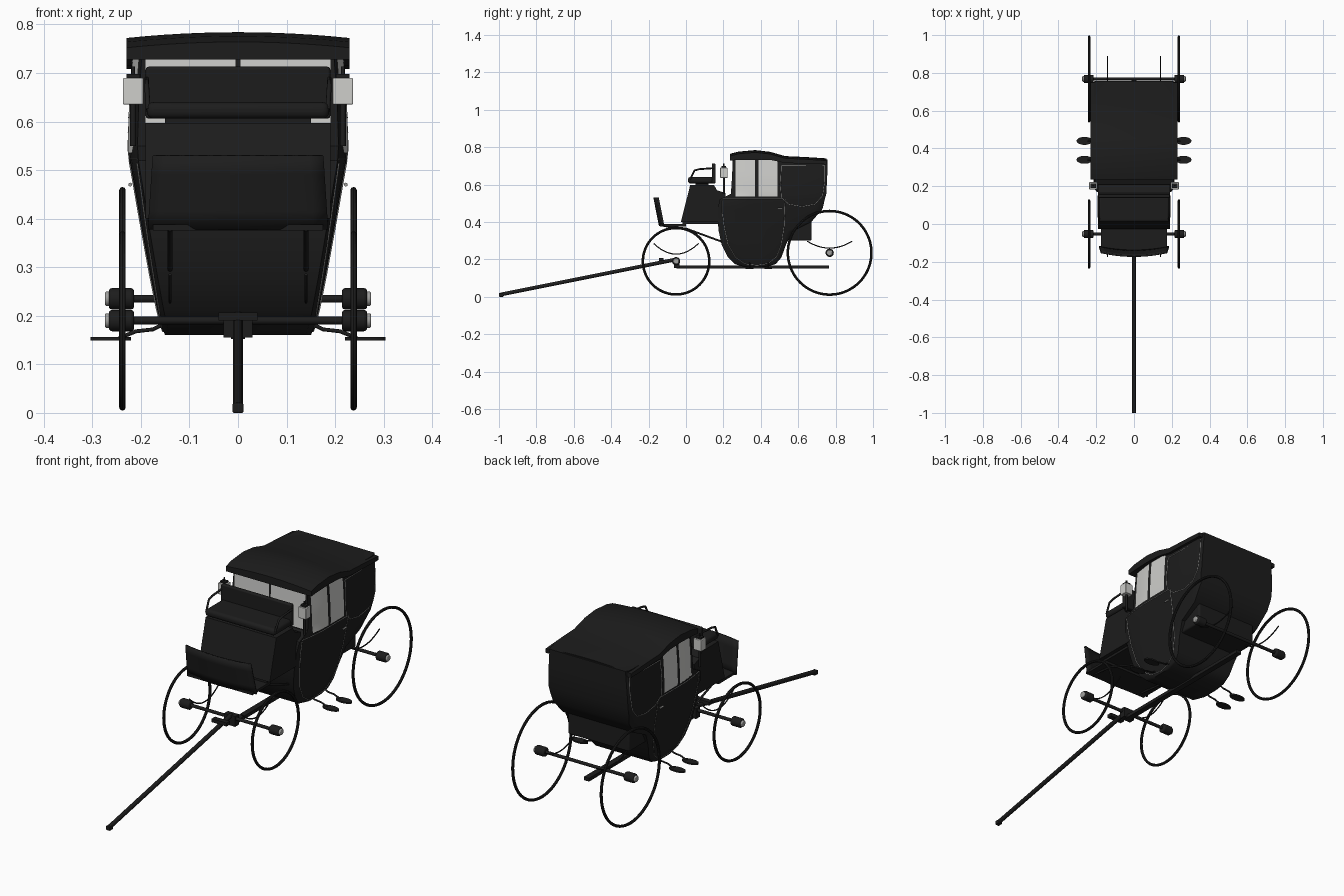
import bpy, bmesh, math
from mathutils import Vector

cube = bpy.data.objects.get("Cube")
if cube:
    bpy.data.objects.remove(cube, do_unlink=True)


def material(name, value, rough):
    m = bpy.data.materials.new(name)
    m.use_nodes = True
    color = (*value, 1)
    m.diffuse_color = color
    node = m.node_tree.nodes["Principled BSDF"]
    node.inputs["Base Color"].default_value = color
    node.inputs["Roughness"].default_value = rough
    return m


BLACK = material("black paint", (.012, .012, .012), .6)
GLASS = material("pale glass", (.62, .62, .60), .5)
SILVER = material("silver trim", (.35, .35, .34), .5)


def finish(obj, name, mat, smooth=True):
    obj.name = name
    obj.data.materials.clear()
    obj.data.materials.append(mat)
    if smooth:
        bpy.ops.object.select_all(action='DESELECT')
        obj.select_set(True)
        bpy.context.view_layer.objects.active = obj
        bpy.ops.object.shade_smooth_by_angle(angle=math.radians(35))
    return obj


def mesh(name, verts, faces, mat, smooth=True):
    data = bpy.data.meshes.new(name)
    data.from_pydata(verts, [], faces)
    bm = bmesh.new()
    bm.from_mesh(data)
    bmesh.ops.recalc_face_normals(bm, faces=bm.faces)
    bm.to_mesh(data)
    bm.free()
    obj = bpy.data.objects.new(name, data)
    bpy.context.collection.objects.link(obj)
    return finish(obj, name, mat, smooth)


def grid(name, func, nu, nv, mat, thick=0):
    verts = [func(i / nu, j / nv) for i in range(nu + 1) for j in range(nv + 1)]
    n = nv + 1
    faces = [(i * n + j, i * n + j + 1, (i + 1) * n + j + 1, (i + 1) * n + j)
             for i in range(nu) for j in range(nv)]
    obj = mesh(name, verts, faces, mat)
    if thick:
        mod = obj.modifiers.new("thickness", 'SOLIDIFY')
        mod.thickness, mod.offset = thick, 0
    return obj


def box(name, lo, hi, mat=BLACK, bevel=0):
    lo, hi = Vector(lo), Vector(hi)
    bpy.ops.mesh.primitive_cube_add(size=1, location=(lo + hi) / 2)
    obj = bpy.context.object
    obj.data.transform(Vector(hi - lo).to_3d().to_track_quat('Z', 'Y').to_matrix().to_4x4().Identity(4))
    for v in obj.data.vertices:
        v.co = [c * s for c, s in zip(v.co, hi - lo)]
    if bevel:
        mod = obj.modifiers.new("bevel", 'BEVEL')
        mod.width, mod.segments = bevel, 4
    return finish(obj, name, mat)


def tube(name, points, radius, mat=BLACK, sides=2):
    data = bpy.data.curves.new(name, 'CURVE')
    data.dimensions = '3D'
    data.bevel_depth, data.bevel_resolution, data.use_fill_caps = radius, sides, True
    spline = data.splines.new('POLY')
    spline.points.add(len(points) - 1)
    for p, co in zip(spline.points, points):
        p.co = (*co, 1)
    obj = bpy.data.objects.new(name, data)
    data.materials.append(mat)
    bpy.context.collection.objects.link(obj)
    return obj


def round_part(name, loc, radius, length, mat=BLACK):
    # cylinder lying along x with softened rims
    bpy.ops.mesh.primitive_cylinder_add(vertices=24, radius=radius, depth=length,
                                        location=loc, rotation=(0, math.pi / 2, 0))
    obj = bpy.context.object
    mod = obj.modifiers.new("bevel", 'BEVEL')
    mod.width, mod.segments = min(radius, length) * .3, 3
    return finish(obj, name, mat)


def extrude(name, profile, half):
    n = len(profile)
    verts = [(s * half, y, z) for s in (-1, 1) for y, z in profile]
    faces = [range(n), range(n, 2 * n)]
    faces += [(i, (i + 1) % n, (i + 1) % n + n, i + n) for i in range(n)]
    return mesh(name, verts, faces, BLACK)


def interp(table, t):
    for a, b in zip(table, table[1:]):
        if t <= b[0]:
            k = max(0, (t - a[0]) / (b[0] - a[0]))
            return [p + (q - p) * k for p, q in zip(a[1:], b[1:])]
    return table[-1][1:]


# Cabin sections: height, front, rear, half width
CABIN = [(.16, .31, .43, .15), (.175, .26, .48, .157), (.21, .225, .51, .166),
         (.28, .19, .535, .18), (.35, .175, .57, .193), (.40, .17, .67, .202),
         (.47, .17, .73, .214), (.52, .18, .742, .223), (.55, .24, .75, .225),
         (.64, .246, .755, .222), (.735, .25, .757, .215)]


def side_x(y, z):
    f, r, w = interp(CABIN, z)
    t = (y - f) / (r - f)
    front = math.sin(min(max(t, 0) / .3, 1) * math.pi / 2)
    return w * (.92 + .08 * front) * (1 - .05 * max(0, (t - .93) / .07) ** 2)


steps = [0, .04, .1, .17, .24, .3, .6, .93, .97, 1]
verts, faces = [], []
for z, f, r, w in CABIN:
    half = [(side_x(f + (r - f) * t, z), f + (r - f) * t, z) for t in steps]
    verts += half + [(-x, y, h) for x, y, h in reversed(half)]
n = len(steps) * 2
for k in range(len(CABIN) - 1):
    faces += [(k * n + i, k * n + (i + 1) % n, (k + 1) * n + (i + 1) % n, (k + 1) * n + i)
              for i in range(n)]
faces += [range(n), range(len(verts) - n, len(verts))]
mesh("cabin_body", verts, faces, BLACK)

# Roof: station y, top height, underside height
ROOF = [(.235, .752, .728), (.28, .764, .732), (.37, .772, .735), (.45, .763, .732),
        (.53, .74, .715), (.64, .735, .712), (.75, .728, .708)]
verts, faces, m = [], [], 12
for y, top, low in ROOF:
    xs = [-.23 + .46 * i / m for i in range(m + 1)]
    verts += [(x, y, top + .012 * (1 - (x / .23) ** 2)) for x in xs]
    verts += [(x, y, low) for x in reversed(xs)]
n = 2 * m + 2
for k in range(len(ROOF) - 1):
    faces += [(k * n + i, k * n + (i + 1) % n, (k + 1) * n + (i + 1) % n, (k + 1) * n + i)
              for i in range(n)]
faces += [range(n), range(len(verts) - n, len(verts))]
mesh("roof", verts, faces, BLACK)

# Box seat, foot rest and rear trunk
extrude("driver_box", [(-.027, .40), (-.005, .49), (.016, .57), (.022, .597), (.15, .597),
                       (.165, .57), (.21, .555), (.21, .40)], .19)
box("seat_pedestal", (-.15, .05, .595), (.15, .12, .615))
box("seat_cushion", (-.188, .01, .606), (.188, .15, .64), bevel=.014)
box("seat_back", (-.19, .138, .606), (.19, .158, .713), bevel=.006)
box("footboard", (-.175, -.14, .376), (.175, .0, .388))
box("driver_box_floor", (-.17, -.02, .388), (.17, .18, .402))
grid("dashboard", lambda u, v: ((u * 2 - 1) * (.185 - .01 * v),
                                -.14 - .03 * v + .02 * (u * 2 - 1) ** 2, .378 + .152 * v),
     12, 4, BLACK, .009)
box("rear_trunk", (-.165, .53, .30), (.165, .672, .42), bevel=.008)

# Undercarriage
box("perch", (-.014, -.05, .152), (.014, .765, .168))
tube("draw_pole", [(0, -.99, .012), (0, -.05, .20)], .0105, sides=3)
box("pole_tip", (-.011, -1.0, 0), (.011, -.975, .02), bevel=.003)
box("splinter_bar", (-.04, -.145, .19), (.04, -.12, .207))
box("front_bolster", (-.03, -.065, .155), (.03, -.035, .205))
AXLES = {"front": (-.053, .19, .184), "rear": (.768, .235, .23)}
for place, (y, z, radius) in AXLES.items():
    tube(place + "_axle", [(-.22, y, z), (.22, y, z)], .008)

# Glazing in front
for s in (-1, 1):
    grid("front_window", lambda u, v: (s * (.005 + .185 * u),
         interp(CABIN, .556 + .174 * v)[0] - .003, .556 + .174 * v), 2, 6, GLASS)

# Parts repeated on both sides
for s, side in ((1, "left"), (-1, "right")):
    for place, (y, z, radius) in AXLES.items():
        tag = side + "_" + place
        bpy.ops.mesh.primitive_torus_add(major_segments=72, minor_segments=8,
                                         major_radius=radius - .0065, minor_radius=.0068,
                                         location=(s * .238, y, z), rotation=(0, math.pi / 2, 0))
        finish(bpy.context.object, tag + "_wheel", BLACK)
        round_part(tag + "_hub", (s * .24, y, z), .022, .052)
        round_part(tag + "_hub_cap", (s * .268, y, z), .015, .012, SILVER)
        ends = .285 if place == "front" else .297
        low = .228 if place == "front" else .26
        arc = [(s * .14, y + .12 * t / 6, low + (ends - low) * (t / 6) ** 2) for t in range(-6, 7)]
        tube(tag + "_spring", arc, .003)
    tube(side + "_foot_brace", [(s * .14, -.12, .378), (s * .14, .0, .365),
                                (s * .14, .10, .328), (s * .14, .19, .295)], .005)

    # Door windows and silver beading, fitted to the cabin side
    for a, b in ((.265, .37), (.388, .49)):
        def pane(u, v):
            y, z = a + (b - a) * u, .535 + .195 * v
            y = max(y, interp(CABIN, z)[0] + .012)
            return s * (side_x(y, z) + .003), y, z
        grid(side + "_door_window", pane, 6, 10, GLASS)
    door = [(.195, .515), (.195, .45), (.205, .37), (.225, .28), (.265, .21), (.315, .176),
            (.38, .168), (.44, .178), (.485, .215), (.51, .28), (.525, .38), (.53, .52)]
    quarter = [(.51, .70), (.505, .60), (.51, .53), (.55, .495), (.62, .482), (.69, .495),
               (.73, .54), (.742, .62), (.742, .70), (.51, .70)]
    belt = [(.195 + .02 * i, .523) for i in range(17)]
    for label, path in (("door", door), ("quarter", quarter), ("belt", belt)):
        tube(side + "_" + label + "_beading",
             [(s * (side_x(y, z) + .001), y, z) for y, z in path], .0014, SILVER)
    tube(side + "_door_handle", [(s * (side_x(y, .47) + .008), y, .47) for y in (.49, .515)],
         .004, SILVER)

    # Lamps
    box(side + "_lamp", (s * .216 - .021, .183, .635), (s * .216 + .021, .222, .69), GLASS, .003)
    box(side + "_lamp_top", (s * .216 - .014, .19, .69), (s * .216 + .014, .215, .698))
    tube(side + "_lamp_stem", [(s * .216, .203, .55), (s * .216, .203, .635)], .006)
    tube(side + "_lamp_spike", [(s * .216, .203, .69), (s * .216, .203, .713)], .004)

    # Seat rail
    tube(side + "_seat_rail", [(s * .185, .02, .625), (s * .188, .045, .675),
                               (s * .188, .07, .682), (s * .188, .15, .688)], .005)

    # Oval steps on curved stems
    for y in (.34, .44):
        bpy.ops.mesh.primitive_cylinder_add(vertices=28, radius=1, depth=1,
                                            location=(s * .262, y, .153))
        step = bpy.context.object
        step.scale = (.042, .021, .007)
        finish(step, side + "_step", BLACK)
        tube(side + "_step_stem", [(s * .14, y, .19), (s * .175, y, .172),
                                   (s * .21, y, .168), (s * .245, y, .154)], .004)
